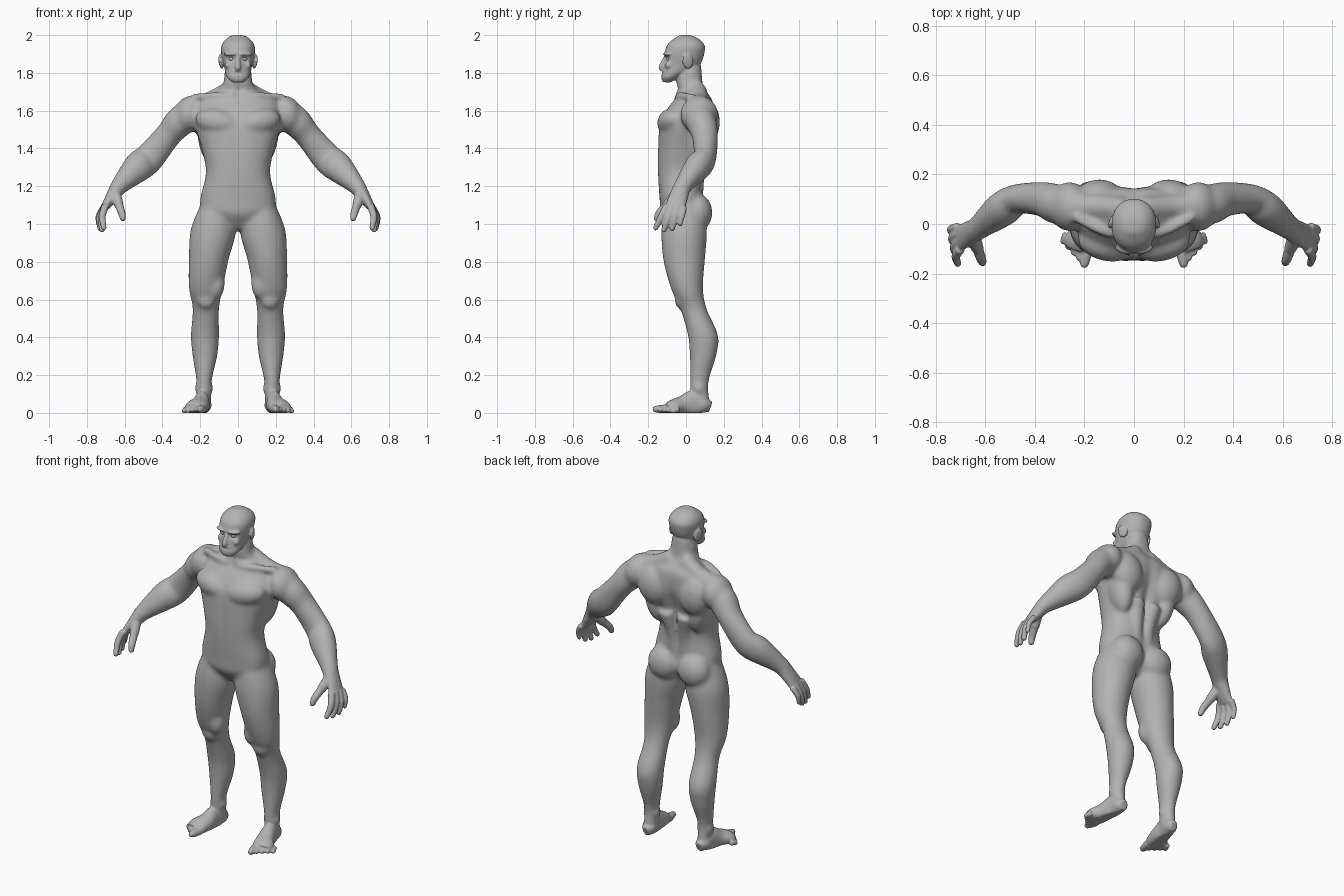
import bpy
import bmesh
from math import cos, sin, pi, exp, copysign
from mathutils import Vector, Matrix, Euler

default_cube = bpy.data.objects.get("Cube")
if default_cube:
    bpy.data.objects.remove(default_cube, do_unlink=True)

skin_grey = bpy.data.materials.new("skin_grey")
skin_grey.use_nodes = True
skin_grey.diffuse_color = (.45, .45, .45, 1)
skin_grey.node_tree.nodes["Principled BSDF"].inputs["Base Color"].default_value = skin_grey.diffuse_color

SIDES = 40
X_AXIS, Y_AXIS = Vector((1, 0, 0)), Vector((0, 1, 0))


def resample(rows, steps=8):
    """Pass a smooth curve through the rows of a loft."""
    result, last = [], len(rows) - 1
    for i in range(last):
        before, start, end, after = (Vector(rows[max(0, min(last, j))]) for j in range(i - 1, i + 3))
        for k in range(steps):
            t = k / steps
            leave, arrive = (end - before) / 2, (after - start) / 2
            bend = 3 * (end - start) - 2 * leave - arrive
            twist = 2 * (start - end) + leave + arrive
            result.append(start + t * (leave + t * (bend + t * twist)))
    result.append(Vector(rows[last]))
    return result


def oval(centre, side, other, power):
    """Rounded cross-section spanned by two half-axes."""
    ring = []
    for i in range(SIDES):
        c, s = cos(2 * pi * i / SIDES), sin(2 * pi * i / SIDES)
        u = copysign(abs(c) ** (2 / power), c)
        v = copysign(abs(s) ** (2 / power), s)
        ring.append(centre + side * u + other * v)
    return ring


def loft(bm, rings, shape=None):
    """Skin closed rings and cap both ends, keeping everything above the floor."""
    loops = []
    for ring in rings:
        points = [shape(p) if shape else p for p in ring]
        loops.append([bm.verts.new((p.x, p.y, max(p.z, 0))) for p in points])
    for low, high in zip(loops, loops[1:]):
        for i in range(SIDES):
            j = (i + 1) % SIDES
            bm.faces.new((low[i], low[j], high[j], high[i]))
    bm.faces.new(loops[0][::-1])
    bm.faces.new(loops[-1])


def stack(bm, rows, power=2, shape=None):
    """Loft of level sections: height, x from, x to, y front, y back."""
    rings = []
    for z, left, right, front, back in resample(rows):
        centre = Vector(((left + right) / 2, (front + back) / 2, z))
        rings.append(oval(centre, X_AXIS * (right - left) / 2, Y_AXIS * (back - front) / 2, power))
    loft(bm, rings, shape)


def centred(rows):
    """Level sections given by height, half-width, y front, y back."""
    return [(z, -half, half, front, back) for z, half, front, back in rows]


def tube(bm, rows, side=Y_AXIS):
    """Loft along a path: x, y, z, half-width along side, half-depth if different."""
    rows = resample([tuple(row) + (row[3],) * (5 - len(row)) for row in rows])
    rings = []
    for i, row in enumerate(rows):
        ahead, behind = rows[min(i + 1, len(rows) - 1)], rows[max(i - 1, 0)]
        along = Vector((ahead - behind)[:3]).normalized()
        across = (side - along * side.dot(along)).normalized()
        rings.append(oval(Vector(row[:3]), across * row[3], along.cross(across) * row[4], 2))
    loft(bm, rings)


def blob(bm, centre, radii, turn=(0, 0, 0)):
    """Ellipsoid for a muscle, bone or fingertip."""
    place = Matrix.LocRotScale(Vector(centre), Euler(turn), Vector(radii))
    bmesh.ops.create_uvsphere(bm, u_segments=28, v_segments=18, radius=1, matrix=place)


def digit(bm, root, joint, tip, thick, side):
    """Finger or toe: a tapered tube with a round tip."""
    tube(bm, [(*root, thick * 1.1), (*joint, thick), (*tip, thick * .8)], side)
    blob(bm, tip, [thick * .8] * 3)


def bump(distance, width):
    """Soft falloff used for furrows and hollows."""
    return exp(-(distance / width) ** 2)


def add_object(name, bm):
    """Turn the mesh into a grey object."""
    mesh = bpy.data.meshes.new(name)
    bmesh.ops.recalc_face_normals(bm, faces=bm.faces)
    for mesh_face in bm.faces:
        mesh_face.smooth = True
    bm.to_mesh(mesh)
    bm.free()
    mesh.materials.append(skin_grey)
    obj = bpy.data.objects.new(name, mesh)
    bpy.context.scene.collection.objects.link(obj)
    return obj


def fuse(name, bm, voxel, rounds):
    """Mirror the parts, merge them into one skin and soften the joints."""
    obj = add_object(name, bm)
    mirror = obj.modifiers.new("mirror", "MIRROR")
    mirror.use_mirror_merge = False
    remesh = obj.modifiers.new("merge", "REMESH")
    remesh.mode = "VOXEL"
    remesh.voxel_size = voxel
    remesh.use_smooth_shade = True
    soften = obj.modifiers.new("soften", "SMOOTH")
    soften.factor = .5
    soften.iterations = rounds
    return obj


# Torso and neck, with a furrow down the spine and breastbone
def furrow(p):
    depth = -.025 * bump(p.x, .03) if p.y > 0 else .006 * bump(p.x, .02)
    p.y += depth * bump(p.z - 1.4, .2)
    return p


flesh = bmesh.new()
stack(flesh, centred([
    (.97, .06, -.07, .04), (1.05, .18, -.13, .09), (1.13, .2, -.14, .09),
    (1.27, .17, -.15, .09), (1.39, .19, -.15, .11), (1.53, .23, -.14, .15),
    (1.61, .22, -.1, .15), (1.66, .19, -.06, .14), (1.7, .12, -.03, .11),
    (1.74, .08, -.05, .09), (1.85, .06, -.05, .08),
]), 2.4, furrow)

# Chest, shoulder, shoulder blade, flank and seat muscles
blob(flesh, (.11, -.08, 1.54), (.12, .07, .07), (0, -.2, .2))
blob(flesh, (.26, .07, 1.58), (.08, .1, .1), (0, -.3, 0))
blob(flesh, (.14, .1, 1.54), (.1, .08, .12), (0, .2, 0))
blob(flesh, (.15, .06, 1.44), (.06, .08, .14), (0, .2, 0))
blob(flesh, (.1, .06, 1.06), (.1, .08, .1))

# Lower back, neck slope, neck cord and collarbone
tube(flesh, [(.04, .05, 1.1, .04), (.04, .06, 1.25, .04), (.06, .09, 1.4, .05)])
tube(flesh, [(.04, .06, 1.71, .05), (.15, .07, 1.65, .05), (.25, .07, 1.62, .06)])
tube(flesh, [(.06, .03, 1.8, .02), (.02, -.04, 1.68, .02)])
tube(flesh, [(.02, -.04, 1.67, .02), (.12, -.03, 1.68, .02), (.24, .03, 1.67, .02)])

# Arm down to the palm, and the elbow point
tube(flesh, [
    (.25, .07, 1.6, .07), (.31, .08, 1.54, .08), (.37, .1, 1.47, .07),
    (.47, .1, 1.35, .06, .08), (.53, .06, 1.3, .07, .08), (.62, -.01, 1.21, .05),
    (.65, -.03, 1.17, .05, .04), (.71, -.06, 1.08, .06, .02),
])
blob(flesh, (.45, .12, 1.37), (.04, .03, .04))

# Leg down to the ankle
stack(flesh, [
    (1.12, .04, .19, -.11, .08), (.97, .01, .25, -.13, .11), (.81, .05, .26, -.12, .1),
    (.66, .08, .26, -.08, .09), (.55, .1, .24, -.03, .11), (.41, .1, .25, .01, .17),
    (.3, .11, .24, .02, .16), (.16, .14, .22, .02, .12), (.03, .14, .22, .02, .13),
])

# Kneecap, inner thigh and ankle bones
blob(flesh, (.17, -.03, .6), (.05, .03, .05))
blob(flesh, (.12, -.03, .68), (.05, .05, .08))
for ankle_x in (.15, .21):
    blob(flesh, (ankle_x, .07, .13), (.02, .03, .03))

# Soften the large muscles first, then add the finer parts to that skin
draft = fuse("muscle_draft", flesh, .01, 12)
bpy.context.view_layer.update()
body = bmesh.new()
body.from_object(draft, bpy.context.evaluated_depsgraph_get())
bpy.data.objects.remove(draft, do_unlink=True)

EYE = Vector((.034, -.09, 1.874))


# Head, with hollows for the eyes and the mouth line
def face(p):
    if p.y < 0:
        socket = bump(abs(p.x) - EYE.x, .02) * bump(p.z - EYE.z, .013)
        mouth = bump(p.x, .03) * bump(p.z - 1.8, .005)
        p.y += .016 * socket + .006 * mouth
    return p


stack(body, centred([
    (1.75, .03, -.12, -.08), (1.78, .06, -.13, -.03), (1.84, .075, -.12, .07),
    (1.92, .09, -.11, .1), (1.96, .08, -.09, .09), (1.99, .05, -.05, .05), (2, .02, -.03, .02),
]), 2.2, face)

# Nose, nostril, brow, cheek, chin, lips and ear
tube(body, [(0, -.11, 1.88, .01), (0, -.13, 1.83, .015), (0, -.12, 1.82, .01)], X_AXIS)
blob(body, (.01, -.12, 1.83), (.01, .01, .01))
blob(body, (.04, -.1, 1.9), (.04, .02, .01), (0, 0, .3))
blob(body, (.05, -.09, 1.84), (.02, .02, .02))
blob(body, (0, -.11, 1.77), (.03, .02, .02))
for lip_height in (1.81, 1.79):
    blob(body, (0, -.117, lip_height), (.03, .014, .007))
blob(body, (.09, .01, 1.86), (.01, .03, .04), (.2, .1, .3))

# Fingers and thumb
for i in range(4):
    knuckle = Vector((.7, -.1, 1.1)).lerp(Vector((.71, -.01, 1.09)), i / 3)
    fingertip = Vector((.71, -.16, .98)).lerp(Vector((.74, -.03, 1)), i / 3)
    fingertip.z -= .02 * sin(pi * i / 3)
    middle = (knuckle + fingertip) / 2 + X_AXIS * .013
    digit(body, knuckle, middle, fingertip, .015 if i == 3 else .018, Y_AXIS)
tube(body, [(.65, -.05, 1.16, .03), (.63, -.1, 1.1, .025)])
digit(body, (.63, -.1, 1.1), (.616, -.14, 1.06), (.61, -.155, 1.03), .02, Y_AXIS)

# Foot and toes
tube(body, [
    (.18, .13, .03, .02, .03), (.18, .1, .04, .04), (.19, .04, .05, .04, .07),
    (.2, -.02, .04, .05), (.22, -.07, .03, .06, .04), (.23, -.1, .02, .05, .03),
], X_AXIS)
for i in range(5):
    root = Vector((.19, -.1, .02)).lerp(Vector((.27, -.04, .02)), i / 4)
    toe_tip = Vector((.2, -.16, .02)).lerp(Vector((.285, -.07, .01)), i / 4)
    digit(body, root, root.lerp(toe_tip, .6), toe_tip, .016 if i else .022, X_AXIS)

fuse("body", body, .006, 3)

# Eyes
for name, side in (("left_eye", 1), ("right_eye", -1)):
    eyeball = bmesh.new()
    blob(eyeball, (side * EYE.x, EYE.y, EYE.z), (.014, .014, .012))
    add_object(name, eyeball)
